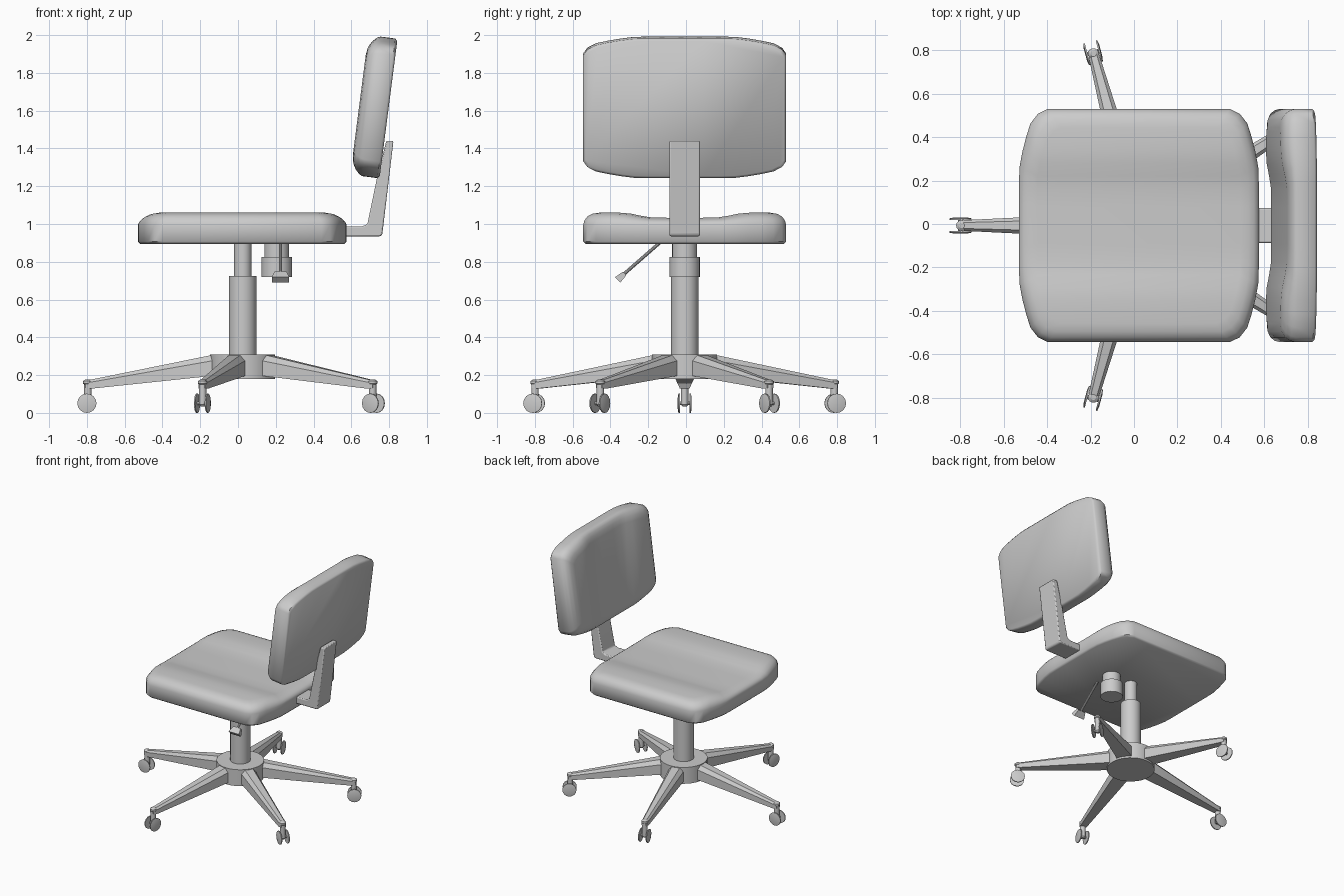
import bpy, math
from mathutils import Vector, Matrix

if "Cube" in bpy.data.objects:
    bpy.data.objects.remove(bpy.data.objects["Cube"])

CX, CY = 0.025, -0.007  # swivel axis


def make(name, verts, faces, matrix=Matrix(), angle=35, bevel=0):
    me = bpy.data.meshes.new(name)
    me.from_pydata([matrix @ Vector(v) for v in verts], [], faces)
    ob = bpy.data.objects.new(name, me)
    bpy.context.collection.objects.link(ob)
    bpy.ops.object.select_all(action='DESELECT')
    ob.select_set(True)
    bpy.context.view_layer.objects.active = ob
    bpy.ops.object.mode_set(mode='EDIT')
    bpy.ops.mesh.select_all(action='SELECT')
    bpy.ops.mesh.normals_make_consistent(inside=False)
    bpy.ops.object.mode_set(mode='OBJECT')
    bpy.ops.object.shade_smooth_by_angle(angle=math.radians(angle))
    if bevel:
        b = ob.modifiers.new("bevel", 'BEVEL')
        b.width, b.segments = bevel, 2
    return ob


def loft(name, rings, matrix=Matrix(), **kw):
    """Skin a list of equal-length vertex rings and cap both ends."""
    n = len(rings[0])
    verts = [p for r in rings for p in r]
    faces = [(k * n + i, k * n + (i + 1) % n, (k + 1) * n + (i + 1) % n, (k + 1) * n + i)
             for k in range(len(rings) - 1) for i in range(n)]
    faces += [tuple(range(n))[::-1], tuple(range(len(verts) - n, len(verts)))]
    return make(name, verts, faces, matrix, **kw)


def lathe(name, profile, matrix=Matrix(), n=24):
    """Revolve (radius, z) points around local z."""
    rings = [[(r * math.cos(2 * math.pi * i / n), r * math.sin(2 * math.pi * i / n), z)
              for i in range(n)] for r, z in profile]
    return loft(name, rings, matrix)


def dip(v):
    t = min(max((abs(v) - 0.18) / 0.22, 0), 1)
    return 0.027 * (1 - t * t * (3 - 2 * t))


def cushion(name, a, thick, matrix):
    """Pad with cut corners, rounded upper rim and a hollow along its middle."""
    b = 0.537
    s = a / 0.5525
    half = [(0, .5525), (.1, .5525), (.2, .5525), (.27, .55), (.34, .537), (.41, .519),
            (.47, .50), (.515, .465), (b, .42)]
    side = [(u * s, -v) for v, u in half[:0:-1]] + [(u * s, v) for v, u in half]
    m = len(side)
    outline = side + [(-u, v) for u, v in reversed(side)]
    rings = [(.012, 0, 0), (0, .012, 0), (0, thick - .065, 0), (.006, thick - .042, .3),
             (.022, thick - .02, .7), (.048, thick - .006, .9), (.085, thick, 1)]
    verts, faces, n = [], [], 2 * m
    for d, z, w in rings:
        verts += [(u * (1 - d / a), v * (1 - d / b), z - w * dip(v)) for u, v in outline]
    for k in range(len(rings) - 1):
        for i in range(n):
            j = (i + 1) % n
            faces.append((k * n + i, k * n + j, (k + 1) * n + j, (k + 1) * n + i))
    faces.append(tuple(range(n)))
    t = (len(rings) - 1) * n
    for i in range(m - 1):  # strips across the hollow top
        faces.append((t + i, t + i + 1, t + n - 2 - i, t + n - 1 - i))
    return make(name, verts, faces, matrix, angle=50)


# Seat and reclined backrest
cushion("seat", 0.5525, 0.165, Matrix.Translation((0.0225, CY, 0.895)))
tilt = math.radians(7.35)
sn, cs = math.sin(tilt), math.cos(tilt)
cushion("backrest", 0.3725, 0.156, Matrix((
    (sn, 0, -cs, 0.797), (0, 1, 0, CY), (cs, 0, sn, 1.611), (0, 0, 0, 1))))

# Bracket joining seat and backrest
prof = [(.48, .935), (.755, .935), (.764, .945), (.823, 1.44), (.785, 1.44),
        (.735, 1.24), (.685, 1.0), (.66, .988), (.48, .988)]
loft("back_bracket", [[(x, CY + y, z) for x, z in prof] for y in (-.08, .08)], bevel=.008)

# Gas column, hub and tilt mechanism
axis = Matrix.Translation((CX, CY, 0))
lathe("column", [(.073, .29), (.073, .725), (.046, .725), (.046, .90)], axis)
lathe("hub", [(.172, .18), (.172, .31)], axis, 32)
lathe("tilt_knob", [(.081, .72), (.081, .825), (.066, .825), (.066, .90)],
      Matrix.Translation((.205, CY, 0)))

# Height lever: thin rod and flared paddle
p0, p1, p2 = Vector((.225, -.14, .90)), Vector((.225, -.325, .738)), Vector((.225, -.362, .704))
rot = (p1 - p0).to_track_quat('Z', 'X').to_matrix().to_4x4()
lathe("lever_rod", [(.009, 0), (.009, (p1 - p0).length + .01)], Matrix.Translation(p0) @ rot, 10)
side = Vector((1, 0, 0))
thin = (p2 - p1).normalized().cross(side)
paddle = []
for p, w, h in ((p1, .032, .013), (p2, .046, .02)):
    paddle.append([tuple(p + side * w * i + thin * h * j) for i, j in ((-1, -1), (1, -1), (1, 1), (-1, 1))])
loft("lever_paddle", paddle)

# Five legs, each with a twin-disc caster
R = 0.825
for i, deg in enumerate((180, 105, -105, 33, -33), 1):
    base = axis @ Matrix.Rotation(math.radians(deg), 4, 'Z')
    rings = []
    for r, w, z0, z1 in ((.10, .062, .19, .309), (.17, .056, .195, .305),
                         (R - .02, .025, .128, .176), (R + .008, .02, .132, .17)):
        zm = z0 + (z1 - z0) * .72
        rings.append([(r, -w, z0), (r, w, z0), (r, w, zm), (r, w * .55, z1),
                      (r, -w * .55, z1), (r, -w, zm)])
    loft(f"leg_{i}", rings, base)
    lathe(f"caster_stem_{i}", [(.012, .035), (.02, .045), (.02, .15), (.025, .155), (.025, .168), (.012, .177)],
          base @ Matrix.Translation((R - .005, 0, 0)), 12)
    spin = base @ Matrix.Translation((R, 0, .051)) @ Matrix.Rotation(math.pi / 2, 4, 'X')
    lathe(f"caster_axle_{i}", [(.01, -.03), (.01, .03)], spin, 10)
    for s, tag in ((-1, "a"), (1, "b")):
        lathe(f"caster_wheel_{i}{tag}", [(.051, s * .026), (.051, s * .033), (.03, s * .037)], spin, 16)
